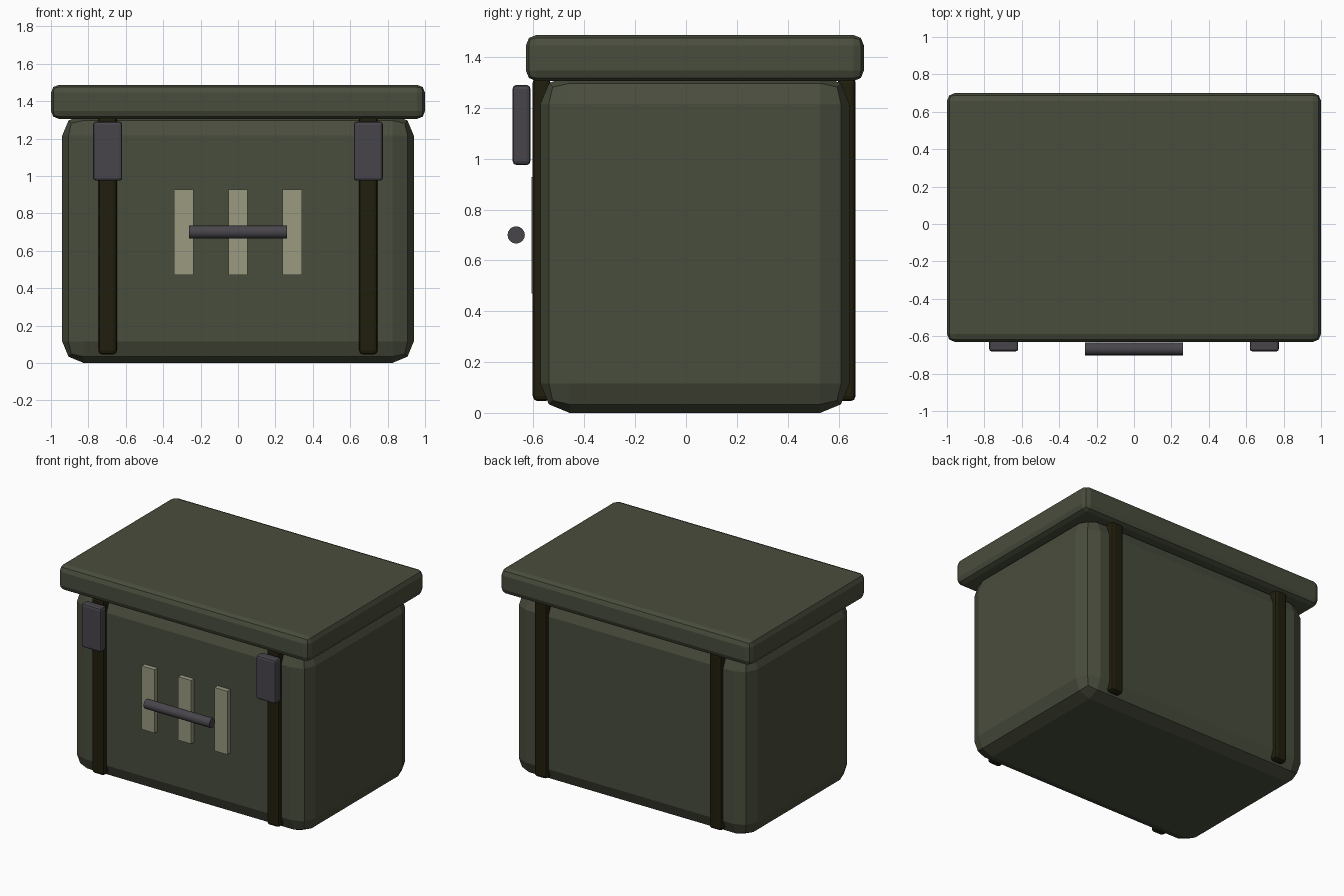
import bpy
import math

if "Cube" in bpy.data.objects:
    bpy.data.objects.remove(bpy.data.objects["Cube"])


def material(name, rgb):
    m = bpy.data.materials.new(name)
    m.diffuse_color = (*rgb, 1.0)
    m.use_nodes = True
    m.node_tree.nodes["Principled BSDF"].inputs["Base Color"].default_value = m.diffuse_color
    return m


OLIVE = material("olive green", (0.066, 0.074, 0.046))
STRAP = material("dark strap brown", (0.015, 0.013, 0.004))
METAL = material("dark grey metal", (0.064, 0.060, 0.070))
PAINT = material("pale khaki paint", (0.32, 0.32, 0.215))


def box(name, x, y, z, mat, bevel=0.0, segments=2):
    """Box given by its (min, max) range on each axis, with bevelled edges."""
    ranges = (x, y, z)
    bpy.ops.mesh.primitive_cube_add(size=1, location=[(a + b) / 2 for a, b in ranges])
    ob = bpy.context.object
    ob.name = name
    ob.scale = [b - a for a, b in ranges]
    bpy.ops.object.transform_apply(location=False, rotation=False, scale=True)
    ob.data.materials.append(mat)
    if bevel:
        mod = ob.modifiers.new("rounded edges", 'BEVEL')
        mod.width = bevel
        mod.segments = segments
    return ob


# Main case and overhanging lid
box("case_body", (-0.94, 0.94), (-0.573, 0.643), (0.0, 1.33), OLIVE, 0.115)
box("lid", (-1.0, 1.0), (-0.63, 0.70), (1.305, 1.487), OLIVE, 0.042)

# Straps front and back, with a latch over each front strap
for side, sx in (("left", -0.697), ("right", 0.697)):
    xs = (sx - 0.05, sx + 0.05)
    box("front_strap_" + side, xs, (-0.603, -0.533), (0.046, 1.32), STRAP, 0.02)
    box("back_strap_" + side, xs, (0.597, 0.667), (0.046, 1.32), STRAP, 0.02)
    box("latch_" + side, (sx - 0.078, sx + 0.078), (-0.682, -0.612),
        (0.975, 1.29), METAL, 0.015)

# Pale marking bars
for i, bx in enumerate((-0.291, 0.0, 0.289)):
    box("marking_bar_%d" % (i + 1), (bx - 0.052, bx + 0.052),
        (-0.607, -0.568), (0.47, 0.927), PAINT)

# Carry handle bar
bpy.ops.mesh.primitive_cylinder_add(vertices=16, radius=0.034, depth=0.524,
                                    location=(0, -0.668, 0.70),
                                    rotation=(0, math.pi / 2, 0))
handle = bpy.context.object
handle.name = "handle_bar"
handle.data.materials.append(METAL)
bpy.ops.object.shade_smooth_by_angle(angle=math.radians(40))
